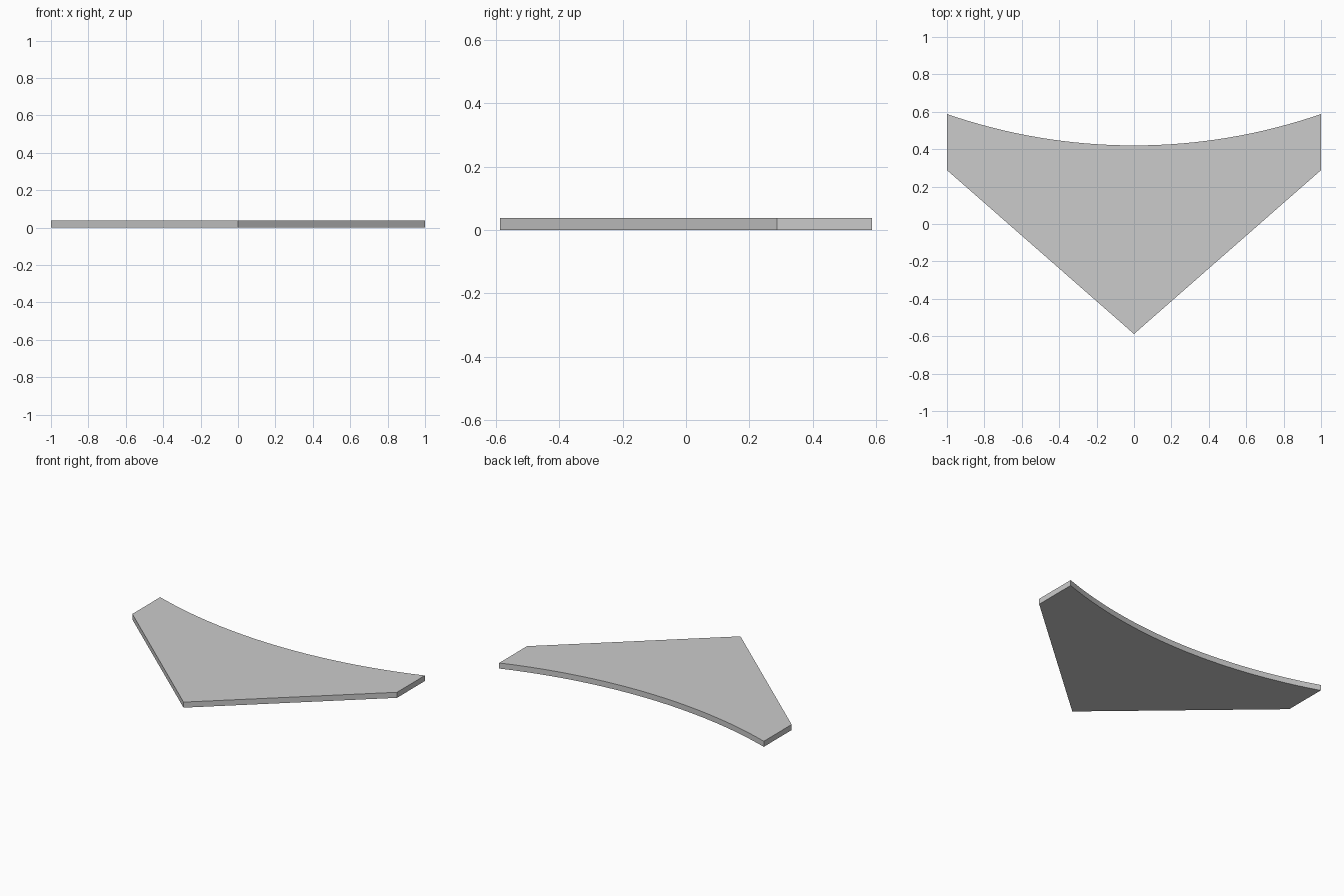
import bpy, bmesh, math
from mathutils import Vector

if "Cube" in bpy.data.objects:
    bpy.data.objects.remove(bpy.data.objects["Cube"])

THICK = 0.038
TOP, SIDE, TIP, DIP = 0.588, 0.288, -0.588, 0.42
SEGS = 32

# Outline: pointed front, short straight sides, concave circular back edge
sag = TOP - DIP
radius = (1 + sag * sag) / (2 * sag)
half = math.asin(1 / radius)
outline = [(-1, SIDE), (0, TIP), (1, SIDE)]
for i in range(SEGS + 1):
    a = half - 2 * half * i / SEGS
    outline.append((radius * math.sin(a), DIP + radius * (1 - math.cos(a))))

# Flat plate extruded from the outline
bm = bmesh.new()
base = bm.faces.new([bm.verts.new((x, y, 0)) for x, y in outline])
ext = bmesh.ops.extrude_face_region(bm, geom=[base], use_keep_orig=True)
top_verts = [g for g in ext["geom"] if isinstance(g, bmesh.types.BMVert)]
bmesh.ops.translate(bm, verts=top_verts, vec=Vector((0, 0, THICK)))
bmesh.ops.recalc_face_normals(bm, faces=bm.faces)
mesh = bpy.data.meshes.new("corner_plate")
bm.to_mesh(mesh)
bm.free()
plate = bpy.data.objects.new("corner_plate", mesh)
bpy.context.collection.objects.link(plate)

# Smooth the curved edge, keep the rims sharp
bpy.context.view_layer.objects.active = plate
plate.select_set(True)
bpy.ops.object.shade_smooth_by_angle(angle=math.radians(20))
